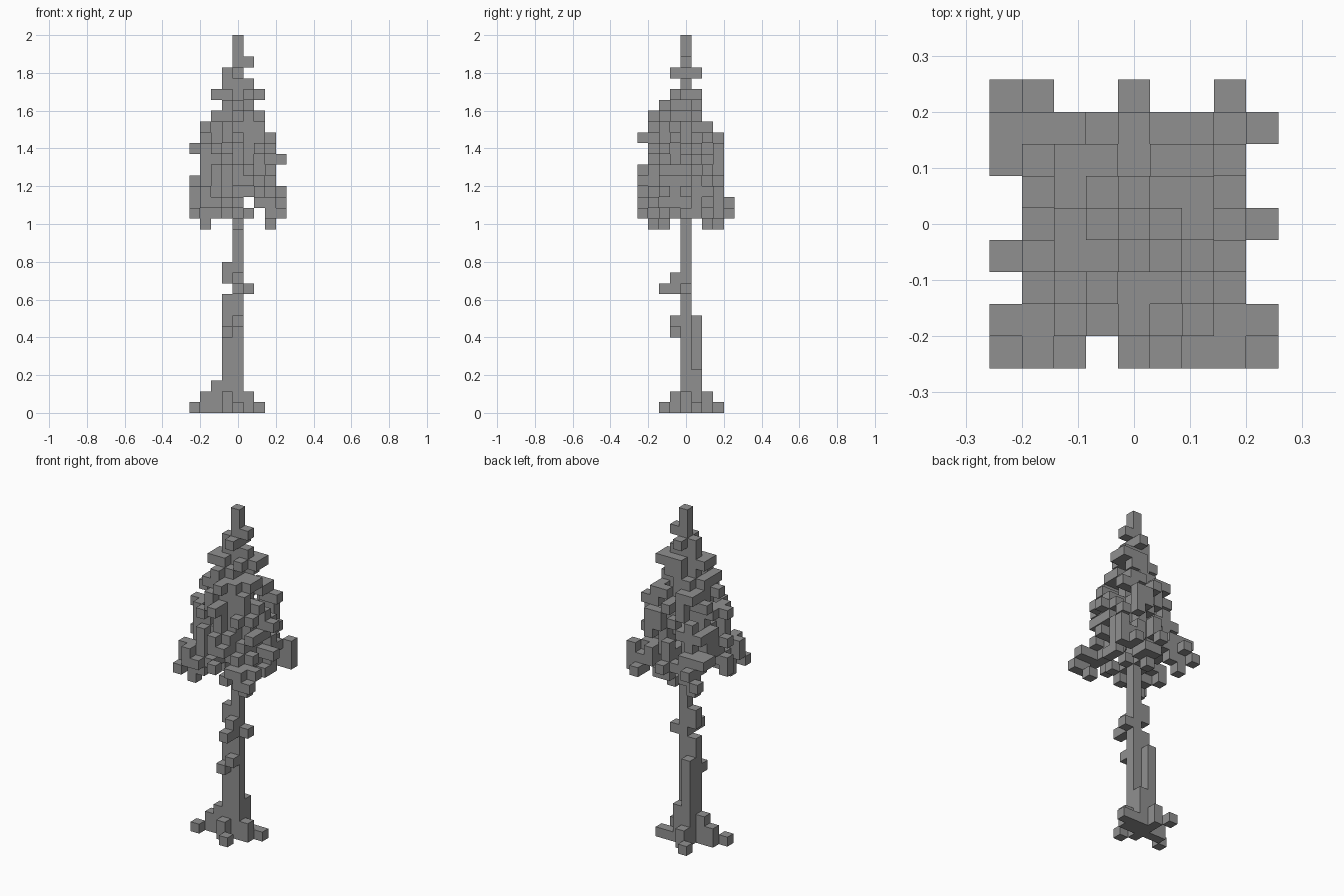
import bpy
import bmesh
import random
from mathutils import Vector

random.seed(7)
cube = bpy.data.objects.get("Cube")
if cube:
    bpy.data.objects.remove(cube, do_unlink=True)

V = 2 / 35          # edge of one block
TOP = 34            # highest layer

grey = bpy.data.materials.new("mid grey")
grey.use_nodes = True
colour = (0.28, 0.28, 0.28, 1)
grey.diffuse_color = colour
grey.node_tree.nodes["Principled BSDF"].inputs["Base Color"].default_value = colour


def column(x, y, low, high):
    return {(x, y, k) for k in range(low, high + 1)}


# Trunk: a full-height core with thicker lower columns
trunk = column(0, 0, 0, TOP) | column(-1, 0, 0, 10) | column(-1, 1, 0, 8)
trunk |= column(0, 1, 0, 3)

# Bark stubs
stubs = column(0, -1, 11, 12) | column(-1, 0, 12, 13)
stubs |= {(0, -2, 11), (1, 0, 11), (0, -1, 8), (-1, -1, 7)}

# Roots: stepped legs, each ending in a loose block set on the diagonal
roots = {(0, -2, 0), (2, 1, 0), (-4, -1, 0), (-2, 3, 0), (1, 1, 0)}
roots |= column(-1, -1, 0, 1) | column(1, 0, 0, 1) | column(-1, 2, 0, 1)
roots |= column(-2, 0, 0, 2) | column(-3, 0, 0, 1)

# Crown extents per layer from the tip down: x from, x to, y from, y to
LAYERS = [
    (0, 0, 0, 0), (0, 0, 0, 0), (0, 1, 0, 0), (-1, 0, -1, 1), (-1, 1, 0, 0),
    (-2, 2, -1, 1), (-1, 1, -2, 1), (-2, 2, -3, 1), (-3, 2, -3, 2),
    (-3, 3, -4, 3), (-4, 3, -3, 3), (-3, 4, -3, 3), (-3, 3, -4, 3),
    (-4, 3, -4, 3), (-4, 4, -4, 3), (-4, 4, -4, 4), (-4, 4, -4, 4),
]
# Crown plan: a square with a broken fringe
INNER = range(-3, 4)
plan = {(x, y) for x in INNER for y in INNER}
plan |= {(-4, y) for y in (-4, -3, -1, 2, 3, 4)}
plan |= {(4, y) for y in (-4, -3, 0, 3)}
plan |= {(x, 4) for x in (-3, 0, 3)}
plan |= {(x, -4) for x in (-3, -2, 0, 1, 2, 3)}

# Blocks the crown may use, with a gap left in the ragged underside
allowed = set()
for n, (x0, x1, y0, y1) in enumerate(LAYERS):
    k = TOP - n
    allowed |= {(x, y, k) for x, y in plan if x0 <= x <= x1 and y0 <= y <= y1
                and (x, k) not in {(1, 19), (2, 18)}}

# Foliage: scattered blocks, thinner away from the trunk and loosely alternating
foliage = set()
for x, y, k in sorted(allowed):
    r = (x * x + y * y) ** 0.5
    reach = min(4.2, (TOP - k) * 0.42)
    density = 0.74 if (x + y + k) % 2 else 0.5
    if r <= reach and random.random() < density - 0.08 * r:
        foliage.add((x, y, k))


# Branches: stepped lines that droop from the trunk to each tip
def branch(tx, ty, tk, drop):
    for i in range(1, 9):
        t = i / 8
        cell = (round(tx * t), round(ty * t), round(tk + drop * (1 - t)))
        foliage.update({cell} & allowed)


for tip in [(-4, -4, 18, 3), (4, -4, 18, 3), (-4, 4, 18, 3), (4, 3, 19, 3),
            (3, 4, 18, 3), (0, 4, 19, 2), (4, 0, 23, 1), (-4, -1, 24, 1),
            (0, -4, 25, 1), (-4, 2, 20, 2), (1, -4, 21, 2)]:
    branch(*tip)

# Drooping clumps near the branch tips, fullest at the front right
for cx, cy, density in [(-3, -3, 0.75), (3, -3, 0.45), (-3, 3, 0.45), (3, 3, 0.3)]:
    for x, y, k in sorted(allowed):
        near = abs(x - cx) + abs(y - cy)
        if near <= 1 and k < 21 and random.random() < density:
            foliage.add((x, y, k))
foliage |= {(-4, -3, 19), (-3, -4, 19), (-3, -4, 20), (-3, -3, 20)}

# Hanging blocks under the crown and side twigs near the tip
foliage |= {(x, y, 17) for x, y in [(-3, -3), (3, -3), (-3, 3), (0, 2), (0, -2)]}
foliage |= {(-2, -1, 29), (2, 1, 29)}


# Fill every gap in the three outlines with the best ranked block
def complete(key, rank):
    groups = {}
    for c in sorted(allowed):
        groups.setdefault(key(c), []).append(c)
    for cells in groups.values():
        if not any(c in foliage or c in trunk for c in cells):
            foliage.add(min(cells, key=rank))


def from_axis(c):
    return abs(c[0]) + abs(c[1]) + random.random()


complete(lambda c: (c[0], c[2]), from_axis)
complete(lambda c: (c[1], c[2]), from_axis)
complete(lambda c: (c[0], c[1]), lambda c: abs(c[2] - 19) + random.random())

foliage -= trunk
everything = trunk | stubs | roots | foliage


# Turn a set of blocks into a mesh of its exposed faces
def build(name, cells):
    bm = bmesh.new()
    for c in sorted(cells):
        centre = Vector((c[0], c[1], c[2] + 0.5))
        for axis in range(3):
            for sign in (-1, 1):
                n = [0, 0, 0]
                n[axis] = sign
                if (c[0] + n[0], c[1] + n[1], c[2] + n[2]) in everything:
                    continue
                n = Vector(n)
                u = Vector((n.y, n.z, n.x))
                w = n.cross(u)
                corners = (-u - w, u - w, u + w, w - u)
                bm.faces.new([bm.verts.new((centre + (n + q) / 2) * V) for q in corners])
    bmesh.ops.remove_doubles(bm, verts=bm.verts, dist=V / 100)
    mesh = bpy.data.meshes.new(name)
    bm.to_mesh(mesh)
    bm.free()
    mesh.materials.append(grey)
    bpy.context.collection.objects.link(bpy.data.objects.new(name, mesh))


build("trunk", trunk)
build("bark_stubs", stubs)
build("roots", roots)
build("foliage", foliage)
